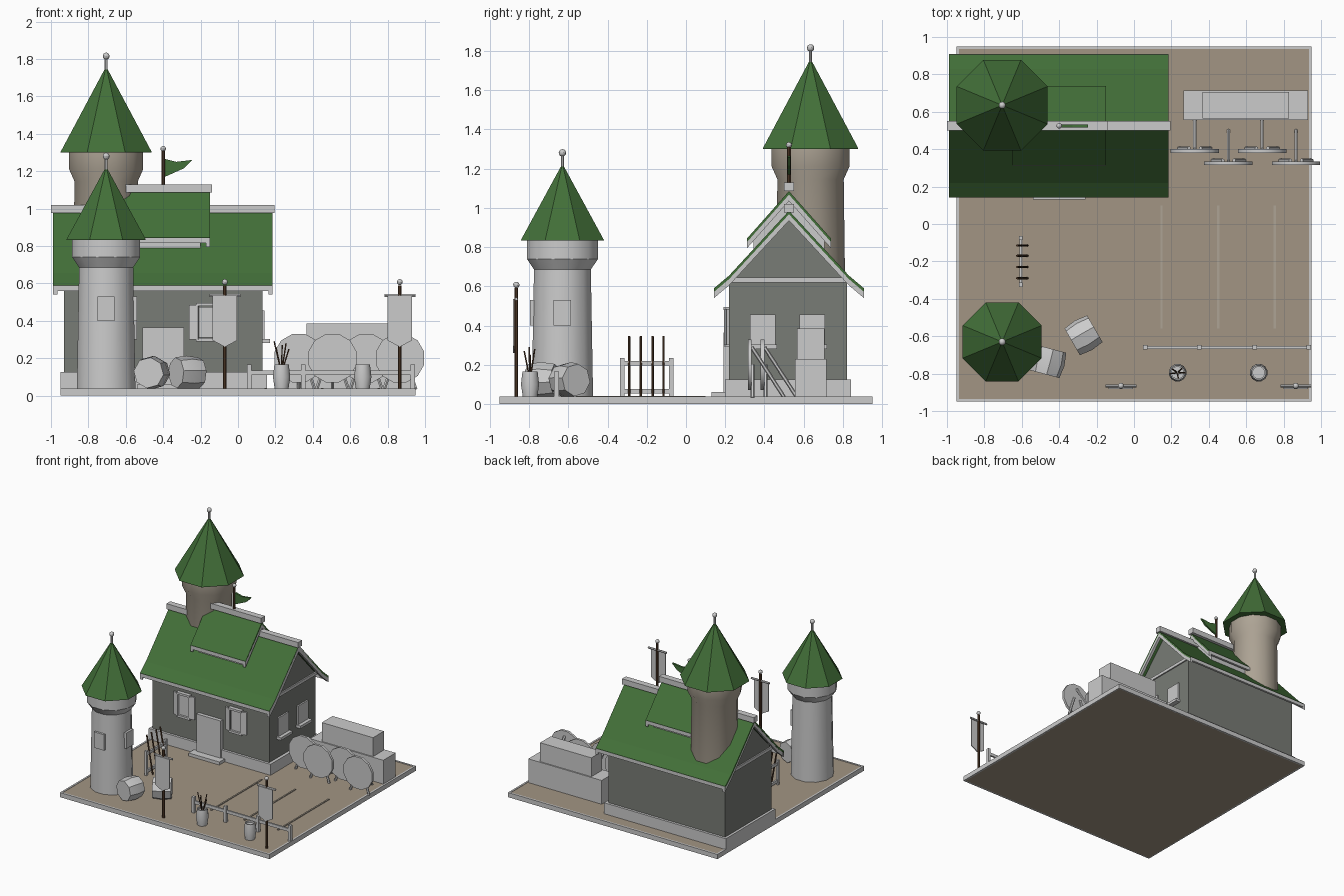
import bpy, bmesh
from math import radians, pi, cos, sin
from mathutils import Vector, Matrix

if "Cube" in bpy.data.objects:
    bpy.data.objects.remove(bpy.data.objects["Cube"])

def mat(name, c):
    m = bpy.data.materials.new(name)
    m.diffuse_color = (*c, 1)
    m.use_nodes = True
    m.node_tree.nodes["Principled BSDF"].inputs["Base Color"].default_value = m.diffuse_color
    return m

GREEN = mat("roof_green", (0.055, 0.16, 0.04))
SAND = mat("sand", (0.36, 0.30, 0.23))
STONE = mat("warm_stone", (0.42, 0.37, 0.30))
WALL = mat("dark_plaster", (0.19, 0.20, 0.18))
WOOD = mat("wood", (0.10, 0.05, 0.025))

def finish(name, bm, m=None, smooth=False):
    bmesh.ops.recalc_face_normals(bm, faces=bm.faces)
    me = bpy.data.meshes.new(name)
    bm.to_mesh(me)
    bm.free()
    ob = bpy.data.objects.new(name, me)
    bpy.context.collection.objects.link(ob)
    if m:
        me.materials.append(m)
    if smooth:
        bpy.ops.object.select_all(action='DESELECT')
        ob.select_set(True)
        bpy.context.view_layer.objects.active = ob
        bpy.ops.object.shade_smooth_by_angle(angle=radians(31))
    return ob

def box(name, x, y, z, m=None, rot=0):
    """Box from (min, max) ranges, optionally turned about z."""
    bm = bmesh.new()
    bmesh.ops.create_cube(bm, size=1)
    c = Vector([(a + b) / 2 for a, b in (x, y, z)])
    s = Matrix.Diagonal([b - a for a, b in (x, y, z)] + [1])
    bm.transform(Matrix.Translation(c) @ Matrix.Rotation(rot, 4, 'Z') @ s)
    return finish(name, bm, m)

def lathe(name, prof, loc, n, m=None, axis=(0, 0, 1), smooth=True):
    """Closed solid of revolution from (radius, height) points; last radius may be 0."""
    bm = bmesh.new()
    rings = []
    for r, h in prof:
        if r == 0:
            rings.append([bm.verts.new((0, 0, h))])
        else:
            rings.append([bm.verts.new((r * cos(2 * pi * (i + .5) / n), r * sin(2 * pi * (i + .5) / n), h)) for i in range(n)])
    for a, b in zip(rings, rings[1:]):
        for i in range(n):
            j = (i + 1) % n
            bm.faces.new([a[i], a[j]] + ([b[0]] if len(b) == 1 else [b[j], b[i]]))
    for r in (rings[0], rings[-1]):
        if len(r) > 1:
            bm.faces.new(r)
    bm.transform(Matrix.Translation(loc) @ Vector((0, 0, 1)).rotation_difference(Vector(axis)).to_matrix().to_4x4())
    return finish(name, bm, m, smooth)

def rod(name, a, b, r, m=None, n=6):
    d = Vector(b) - Vector(a)
    return lathe(name, [(r, 0), (r, d.length)], a, n, m, d, n > 11)

def ball(name, loc, r):
    bm = bmesh.new()
    bmesh.ops.create_uvsphere(bm, u_segments=10, v_segments=8, radius=r)
    bm.transform(Matrix.Translation(loc))
    return finish(name, bm, None, True)

def prism(name, pts, axis, lo, hi, m=None):
    """Extrude an outline: axis x takes (y, z) points, axis y takes (x, z)."""
    bm = bmesh.new()
    put = lambda p, t: (t, p[0], p[1]) if axis == 'x' else (p[0], t, p[1])
    a = [bm.verts.new(put(p, lo)) for p in pts]
    b = [bm.verts.new(put(p, hi)) for p in pts]
    bm.faces.new(a)
    bm.faces.new(b)
    for i in range(len(pts)):
        j = (i + 1) % len(pts)
        bm.faces.new((a[i], a[j], b[j], b[i]))
    return finish(name, bm, m)

# ground slab with edging
box("ground", (-.94, .94), (-.94, .94), (0, .035), SAND)
for s in (-1, 1):
    box("edging_x", tuple(sorted((s * .935, s * .95))), (-.95, .95), (0, .038))
    box("edging_y", (-.935, .935), tuple(sorted((s * .935, s * .95))), (0, .038))
for x in (.147, .45, .753):
    box("lane_line", (x - .006, x + .006), (-.56, .10), (.03, .041), STONE)

# house walls
YC = .525
box("foundation", (-.95, .155), (.20, .84), (.03, .125))
prism("house_walls", [(.22, .1), (.82, .1), (.82, .63), (YC, .95), (.22, .63)], 'x', -.93, .13, WALL)
for x in (-.94, .125):
    box("gable_beam", (x, x + .015), (.215, .825), (.62, .645))

def band(half, top, thick):
    """Roof cross-section: outline of (offset, z), mirrored, given thickness."""
    up = [(YC - o, z) for o, z in half] + [(YC + o, z) for o, z in half[-2::-1]]
    return [(y, z - top) for y, z in up] + [(y, z - top - thick) for y, z in reversed(up)]

# main and raised roof
main = [(.382, .59), (.305, .655), (0, .985)]
upper = [(.213, .845), (0, 1.085)]
for tag, half, x0, x1, rz in (("main", main, -.99, .185, .975), ("upper", upper, -.65, -.15, 1.085)):
    prism(tag + "_roof", band(half, 0, .018), 'x', x0, x1, GREEN)
    for x in (x0 + .002, x1 - .022):
        prism(tag + "_bargeboard", band(half, .005, .045), 'x', x, x + .022)
    e = half[0]
    for s in (-1, 1):
        y = YC + s * (e[0] - .008)
        box(tag + "_fascia", (x0, x1), (y - .009, y + .009), (e[1] - .03, e[1] - .002))
    box(tag + "_ridge", (x0 - .01, x1 + .01), (YC - .025, YC + .025), (rz, rz + .045))
prism("raised_walls", [(.345, .75), (.705, .75), (.705, .85), (YC, 1.04), (.345, .85)], 'x', -.60, -.20)

# roof flag
rod("flag_pole", (-.40, YC, 1.12), (-.40, YC, 1.31), .010, WOOD, 8)
ball("flag_knob", (-.40, YC, 1.32), .015)
prism("pennant", [(-.39, 1.265), (-.33, 1.25), (-.245, 1.26), (-.29, 1.215), (-.39, 1.17)], 'y', YC - .008, YC + .008, GREEN)

# door, step and windows
box("door", (-.51, -.29), (.19, .23), (.035, .365))
box("step", (-.54, -.26), (.13, .21), (.035, .06))
for x in (-.635, -.165):
    box("front_window", (x - .045, x + .045), (.208, .225), (.31, .475))
    box("front_lintel", (x - .06, x + .06), (.19, .225), (.478, .495))
    box("front_sill", (x - .06, x + .06), (.195, .225), (.29, .308))
    for s in (-1, 1):
        c = x + s * .07
        box("shutter", (c - .025, c + .025), (.20, .212), (.30, .485), None, s * .3)
for y in (.39, .643):
    box("side_window", (.12, .142), (y - .065, y + .065), (.30, .455))
    box("side_sill", (.12, .17), (y - .075, y + .075), (.28, .302))

# towers
def tower(tag, x, y, body, cone_r, z0, z1, m):
    lathe(tag + "_tower", body, (x, y, 0), 12, m)
    k = 1 / cos(pi / 8)
    lathe(tag + "_tower_roof", [(cone_r * k, z0), (cone_r * k, z0 + .004), (0, z1)], (x, y, 0), 8, GREEN, smooth=False)
    rod(tag + "_finial", (x, y, z1 - .03), (x, y, z1 + .045), .009, None, 8)
    ball(tag + "_finial_knob", (x, y, z1 + .055), .019)

tower("back", -.705, .635, [(.19, .04), (.175, 1.145), (.205, 1.21), (.205, 1.302)], .243, 1.30, 1.76, STONE)
tower("front", -.705, -.63, [(.162, .03), (.15, .685), (.188, .74), (.188, .835)], .211, .833, 1.225, None)
box("tower_window_front", (-.75, -.66), (-.795, -.74), (.40, .53))
box("tower_window_side", (-.59, -.54), (-.675, -.585), (.40, .53))

# stacked blocks behind the targets
box("block_low", (.265, .93), (.555, .715), (.03, .23))
box("block_high", (.365, .83), (.565, .705), (.23, .385))

# round targets on stands
for x, y in ((.325, .39), (.505, .325), (.685, .39), (.866, .325)):
    lathe("target", [(.134, 0), (.134, .02)], (x, y + .01, .2), 12, None, (0, -1, 0))
    rod("target_back_leg", (x, y + .01, .29), (x, y + .175, .035), .010)
    for s in (-1, 1):
        rod("target_front_leg", (x + s * .03, y + .015, .2), (x + s * .085, y + .015, .033), .010)

# range fence
for x in (.06, .35, .645, .935):
    box("fence_post", (x - .012, x + .012), (-.672, -.648), (.03, .165))
box("fence_rail", (.06, .935), (-.667, -.653), (.11, .135))

# arrow barrels
for x, full in ((.233, True), (.667, False)):
    lathe("arrow_barrel", [(.038, .035), (.048, .1), (.04, .165), (.032, .165), (.032, .15)], (x, -.795, 0), 12)
    for i in range(5 if full else 0):
        a = i * 2.4
        rod("arrow", (x, -.795, .12), (x + .04 * cos(a), -.795 + .03 * sin(a), .25 + .01 * i), .004, WOOD, 5)

# lying casks by the tower
for x, y, a in ((-.46, -.735, radians(-105)), (-.27, -.595, radians(30))):
    d = Vector((cos(a), sin(a), 0))
    lathe("cask", [(.083, -.07), (.092, 0), (.083, .07)], (x, y, .122), 8, None, d)

# banners
for x in (-.07, .865):
    y = -.865
    rod("banner_pole", (x, y, .03), (x, y, .59), .010, WOOD, 8)
    ball("banner_knob", (x, y, .607), .016)
    rod("banner_bar", (x - .083, y, .535), (x + .083, y, .535), .008)
    prism("banner_cloth", [(x - .065, .535), (x + .065, .535), (x + .065, .295), (x, .26), (x - .065, .295)], 'y', y - .017, y - .009)

# spear rack
for y in (-.325, -.075):
    box("rack_post", (-.615, -.595), (y - .011, y + .011), (.03, .235))
for z in (.065, .208):
    box("rack_rail", (-.612, -.598), (-.33, -.07), (z - .012, z + .012))
for y in (-.29, -.23, -.17, -.115):
    rod("spear", (-.57, y, .035), (-.625, y, .345), .006, WOOD)
